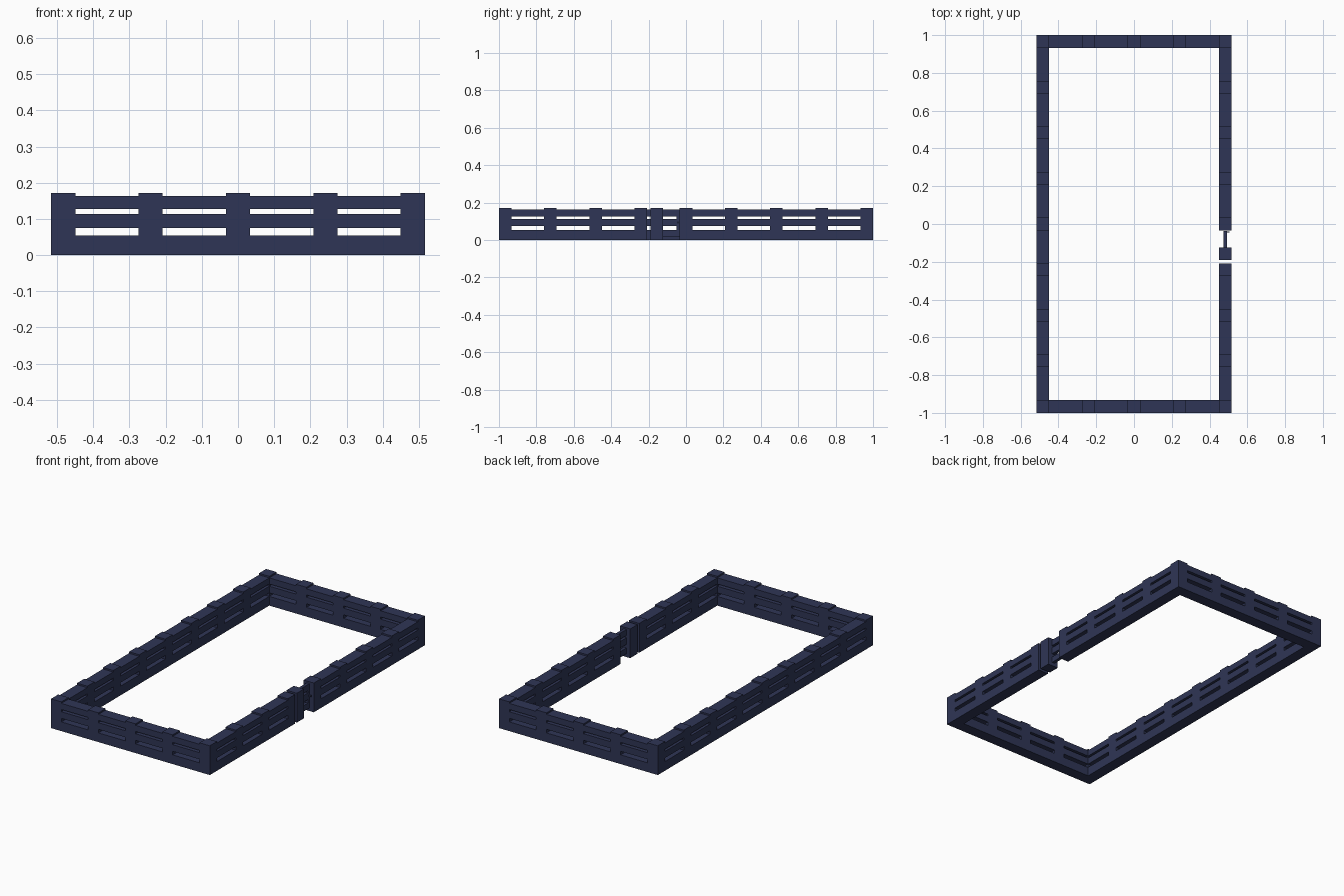
import bpy

if "Cube" in bpy.data.objects:
    bpy.data.objects.remove(bpy.data.objects["Cube"])

# One flat colour for the whole fence
navy = bpy.data.materials.new("dark navy")
navy.diffuse_color = (0.028, 0.036, 0.092, 1)
navy.use_nodes = True
navy.node_tree.nodes["Principled BSDF"].inputs["Base Color"].default_value = navy.diffuse_color

W = 0.067                 # post width and wall thickness
H = W / 2
STEP = (1 - H) / 4        # post spacing
POST_TOP = 0.172
RAILS = [("base", 0.0, 0.054), ("middle_rail", 0.075, 0.114), ("top_rail", 0.127, 0.163)]


def box(name, x0, x1, y0, y1, z0, z1):
    v = [(x, y, z) for x in (x0, x1) for y in (y0, y1) for z in (z0, z1)]
    f = [(0, 1, 3, 2), (4, 6, 7, 5), (0, 4, 5, 1), (2, 3, 7, 6), (0, 2, 6, 4), (1, 5, 7, 3)]
    me = bpy.data.meshes.new(name)
    me.from_pydata(v, [], f)
    me.materials.append(navy)
    ob = bpy.data.objects.new(name, me)
    bpy.context.collection.objects.link(ob)
    return ob


def post(name, x, y):
    box(name, x - H, x + H, y - H, y + H, 0, POST_TOP)


# Posts around the perimeter
for i in range(-2, 3):
    for j in range(-4, 5):
        if abs(i) == 2 or abs(j) == 4:
            post("fence_post", i * STEP, j * STEP)

# Rails between neighbouring posts, leaving the gateway open
for name, z0, z1 in RAILS:
    for side in (-1, 1):
        for i in range(-2, 2):
            y = side * 4 * STEP
            box("end_" + name, i * STEP + H, (i + 1) * STEP - H, y - H, y + H, z0, z1)
        for j in range(-4, 4):
            if side == 1 and j == -1:
                continue
            x = side * 2 * STEP
            box("side_" + name, x - H, x + H, j * STEP + H, (j + 1) * STEP - H, z0, z1)

# Gate: hinge post, thin slats, closing stile and a small latch
gx = 2 * STEP
post("gate_post", gx, -0.157)
for name, z0, z1 in RAILS:
    box("gate_" + name, gx - 0.01, gx + 0.008, -0.157 + H, -0.05, max(z0, 0.02), z1)
box("gate_stile", gx - 0.01, gx + 0.008, -0.05, -0.036, 0.02, 0.163)
box("gate_latch", gx + 0.008, gx + 0.022, -0.046, -0.04, 0.09, 0.1)
